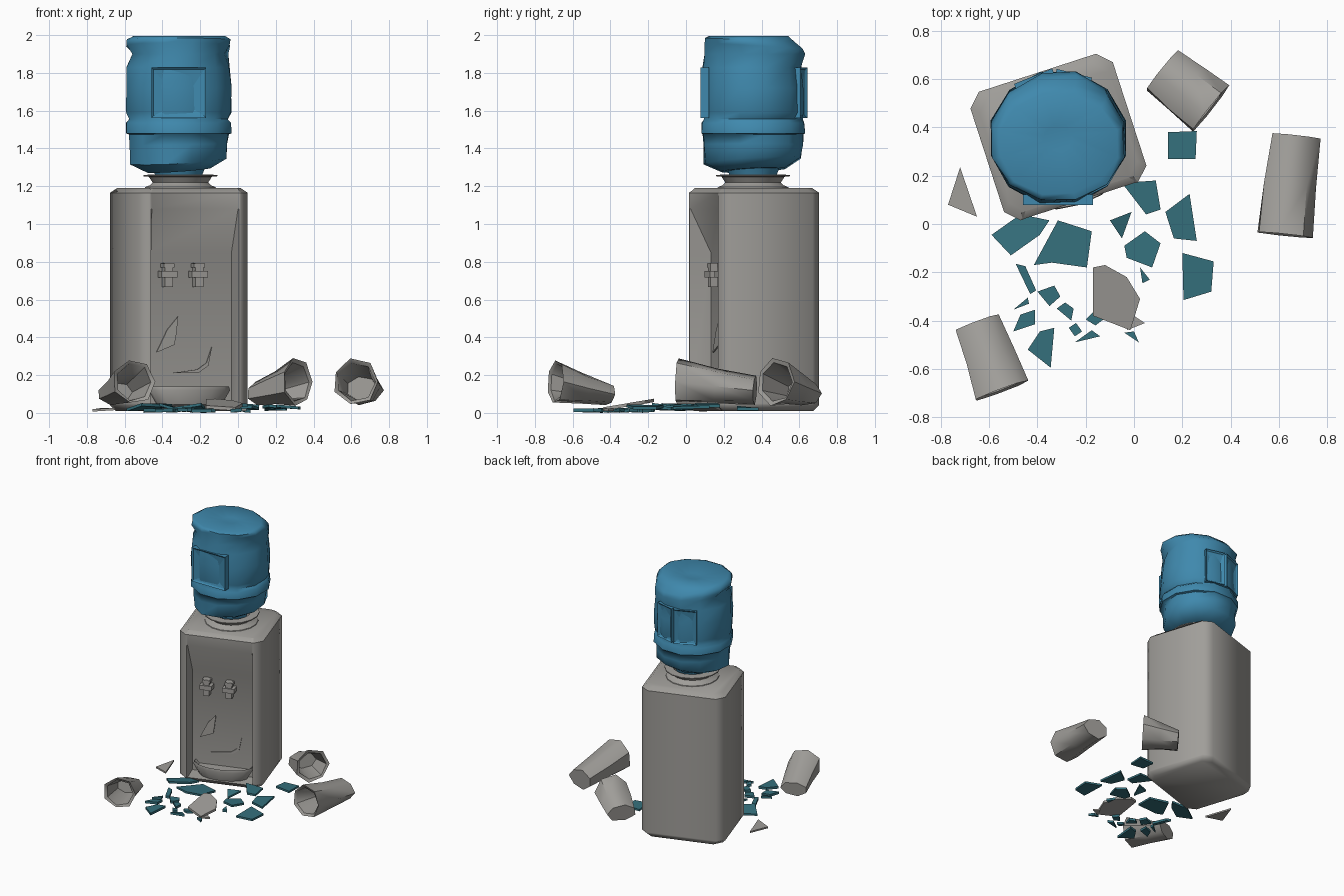
import bpy, bmesh, math, random
from mathutils import Vector, Matrix

if "Cube" in bpy.data.objects:
    bpy.data.objects.remove(bpy.data.objects["Cube"])

random.seed(4)


def material(name, col):
    m = bpy.data.materials.new(name)
    m.diffuse_color = (*col, 1)
    m.use_nodes = True
    m.node_tree.nodes["Principled BSDF"].inputs["Base Color"].default_value = m.diffuse_color
    return m


GREY = material("dusty grey plastic", (0.35, 0.34, 0.32))
BLUE = material("bottle blue", (0.05, 0.25, 0.42))
TEAL = material("shard teal", (0.035, 0.16, 0.20))

# local frame of the cooler, turned on the floor
COOLER = Matrix.Translation((-0.313, 0.36, 0)) @ Matrix.Rotation(math.radians(18), 4, 'Z')
I = Matrix.Identity(4)


def finish(name, bm, mat, matrix=I, smooth=None):
    bmesh.ops.recalc_face_normals(bm, faces=bm.faces)
    bm.transform(matrix)
    me = bpy.data.meshes.new(name)
    bm.to_mesh(me)
    bm.free()
    me.materials.append(mat)
    ob = bpy.data.objects.new(name, me)
    bpy.context.collection.objects.link(ob)
    if smooth:
        bpy.ops.object.select_all(action='DESELECT')
        ob.select_set(True)
        bpy.context.view_layer.objects.active = ob
        bpy.ops.object.shade_smooth_by_angle(angle=math.radians(smooth))
    return ob


def loft(name, rings, mat, matrix=I, smooth=45):
    """Skin a stack of equal-length rings and cap both ends."""
    bm = bmesh.new()
    vs = [[bm.verts.new(p) for p in r] for r in rings]
    n = len(vs[0])
    for a, b in zip(vs, vs[1:]):
        for i in range(n):
            j = (i + 1) % n
            bm.faces.new((a[i], a[j], b[j], b[i]))
    bm.faces.new(vs[0])
    bm.faces.new(vs[-1])
    return finish(name, bm, mat, matrix, smooth)


def circle(z, rx, ry=None, n=12, c=(0, 0), jit=0.0, tilt=(0, 0)):
    ry = ry or rx
    out = []
    for i in range(n):
        a = math.tau * (i + 0.5) / n
        k = 1 + random.uniform(-jit, jit)
        x, y = rx * k * math.cos(a), ry * k * math.sin(a)
        out.append((c[0] + x, c[1] + y, z + tilt[0] * x + tilt[1] * y))
    return out


def box(name, loc, size, mat, matrix=I):
    bm = bmesh.new()
    bmesh.ops.create_cube(bm, size=1, matrix=Matrix.Translation(loc) @ Matrix.Diagonal((*size, 1)))
    return finish(name, bm, mat, matrix)


def prism(name, pts, z0, thick, mat, matrix=I, warp=0.0):
    """Flat polygon with thickness; warp lifts the corners unevenly."""
    lift = [z0 + random.uniform(0, warp) for _ in pts]
    rings = [[(x, y, h + d) for (x, y), h in zip(pts, lift)] for d in (0, thick)]
    return loft(name, rings, mat, matrix, None)


# cabinet: chamfered box whose front outline steps back into the dispenser niche
def cabinet_ring(z, inset, niche):
    a, b, c = 0.31 - inset, 0.28 - inset, 0.055
    return [(x, y, z) for x, y in (
        (-a, b - c), (-a, -b + c), (-a + c, -b), (-0.245, -b), (-0.24, niche),
        (0.24, niche), (0.245, -b), (a - c, -b), (a, -b + c), (a, b - c),
        (a - c, b), (-a + c, b))]


loft("cabinet", [cabinet_ring(*r) for r in (
    (0.01, 0.025, -0.25), (0.04, 0.0, -0.276), (0.05, 0.0, -0.16), (0.845, 0.0, -0.16),
    (1.08, 0.0, -0.275), (1.165, 0.0, -0.278), (1.19, 0.03, -0.25))], GREY, COOLER, 50)

# drip tray
loft("drip_tray", [circle(z, 0.225 * s, 0.12 * s, 14, (0, -0.175)) for z, s in (
    (0.045, 0.8), (0.12, 1), (0.14, 0.97), (0.11, 0.85))], GREY, COOLER)

# taps
for side, u in (("left", -0.123), ("right", 0.046)):
    box(side + "_tap_body", (u, -0.18, 0.73), (0.045, 0.06, 0.125), GREY, COOLER)
    box(side + "_tap_bar", (u, -0.19, 0.733), (0.09, 0.06, 0.035), GREY, COOLER)
    box(side + "_tap_cap", (u, -0.182, 0.78), (0.06, 0.06, 0.02), GREY, COOLER)

# broken bits on the niche panel
PANEL = COOLER @ Matrix.Translation((0, -0.16, 0)) @ Matrix.Rotation(math.pi / 2, 4, 'X')
prism("panel_splinter", [(-0.18, 0.32), (-0.08, 0.36), (-0.07, 0.42), (-0.06, 0.51), (-0.12, 0.44)],
      0, 0.008, GREY, PANEL, 0.012)
prism("panel_crack", [(-0.10, 0.21), (0.06, 0.215), (0.11, 0.25), (0.13, 0.35), (0.10, 0.265), (0.05, 0.23)],
      0, 0.008, GREY, PANEL)

# collar that holds the bottle
loft("collar", [circle(z, r, n=16) for z, r in (
    (1.18, 0.195), (1.195, 0.19), (1.205, 0.165), (1.22, 0.15), (1.25, 0.17),
    (1.253, 0.20), (1.26, 0.20), (1.262, 0.14), (1.23, 0.12))], GREY,
    Matrix.Translation((-0.305, 0.355, 0)))

# crumpled bottle, its crown sloping off to the back
BOTTLE = Matrix.Translation((-0.314, 0.355, 0))
loft("bottle", [circle(z, r, ry, c=(0, cy), jit=j, tilt=t) for z, r, ry, cy, j, t in (
    (1.285, 0.17, 0.17, 0, 0.03, (0.07, 0.05)), (1.335, 0.262, 0.265, 0, 0.03, (0.06, 0.06)),
    (1.42, 0.268, 0.268, 0, 0.03, (0.02, 0)), (1.475, 0.272, 0.272, 0, 0.02, (0, 0)),
    (1.48, 0.288, 0.285, 0, 0.01, (0, 0)), (1.535, 0.288, 0.28, 0, 0.01, (0, 0)),
    (1.555, 0.268, 0.268, 0, 0.02, (0, 0)), (1.59, 0.285, 0.275, 0, 0.02, (0, 0)),
    (1.72, 0.285, 0.272, 0, 0.03, (0, 0)), (1.83, 0.283, 0.27, 0, 0.03, (0, 0)),
    (1.90, 0.26, 0.265, 0.01, 0.05, (0, 0)), (1.945, 0.285, 0.265, 0, 0.025, (0, -0.06)),
    (1.975, 0.28, 0.245, -0.015, 0.02, (0, -0.04)), (1.995, 0.25, 0.215, -0.025, 0.03, (0, 0)),
    (1.975, 0.06, 0.05, 0, 0, (0, 0)))], BLUE, BOTTLE, 60)
loft("bottle_neck", [circle(z, r) for z, r in ((1.2, 0.11), (1.25, 0.125), (1.31, 0.15))], BLUE, BOTTLE)

# dented grip panels round the bottle
for i, (azimuth, w) in enumerate(((270, 0.29), (112, 0.17), (76, 0.15))):
    bm = bmesh.new()
    bmesh.ops.create_cube(bm, size=1, matrix=Matrix.Translation((0.255, 0, 1.695)) @
                          Matrix.Diagonal((0.044, w, 0.265, 1)))
    bm.normal_update()
    face = max(bm.faces, key=lambda f: f.calc_center_median().x)
    bmesh.ops.inset_individual(bm, faces=[face], thickness=0.015, depth=-0.01)
    dent = bmesh.ops.poke(bm, faces=[face])["verts"][0]
    dent.co += Vector((-0.02, 0.02, -0.05))
    finish("grip_panel_%d" % (i + 1), bm, BLUE, BOTTLE @ Matrix.Rotation(math.radians(azimuth), 4, 'Z'))


# crumpled cups lying on the floor, open at the wide end, base end squashed flat
def cup(name, mouth, base, r_mouth, r_base, squash):
    mouth, base = Vector(mouth), Vector(base)
    axis = base - mouth
    L = axis.length
    m = Matrix.Translation(mouth) @ axis.to_track_quat('Z', 'Y').to_matrix().to_4x4()
    rings = []
    for t, r, j in ((0.8, r_base * 0.8, 0), (0.03, r_mouth * 0.85, 0.03), (0, r_mouth, 0.05),
                    (0.5, (r_mouth + r_base) / 2, 0.05), (1, r_base, 0.06)):
        ring = [m @ Vector(p) for p in circle(L * t, r, n=7, jit=j)]
        for p in ring:
            p.z = 0.04 + (p.z - 0.04) * (1 - squash * t)
        rings.append(ring)
    loft(name, rings, GREY, I, 50)


cup("cup_back", (0.315, 0.475, 0.165), (0.115, 0.635, 0.15), 0.125, 0.11, 0.42)
cup("cup_right", (0.622, -0.045, 0.165), (0.665, 0.365, 0.15), 0.122, 0.105, 0.28)
cup("cup_left", (-0.55, -0.69, 0.165), (-0.655, -0.41, 0.145), 0.118, 0.10, 0.45)

# flattened cup and grey chips
flat = [(-0.17, -0.18), (-0.12, -0.17), (-0.03, -0.22), (0.025, -0.31), (-0.015, -0.44), (-0.17, -0.38)]
loft("flat_cup", [[(x, y, 0.075 + 0.17 * (y + 0.17) + d) for x, y in flat] for d in (-0.018, 0)], GREY, I, None)
prism("chip_left", [(-0.77, 0.08), (-0.72, 0.235), (-0.65, 0.03)], 0.005, 0.012, GREY, I, 0.01)
prism("chip_front", [(0.0, -0.38), (0.045, -0.41), (-0.03, -0.44)], 0.01, 0.012, GREY)

# bottle shards scattered in front
big = [
    [(-.05, .17), (.09, .18), (.11, .06), (.05, .04)],
    [(.14, .38), (.26, .385), (.255, .27), (.14, .27)],
    [(.13, .05), (.23, .125), (.26, -.07), (.165, -.06)],
    [(-.10, .015), (-.01, .05), (-.05, -.06)],
    [(-.04, -.09), (.045, -.03), (.11, -.08), (.075, -.18), (-.03, -.14)],
    [(.2, -.12), (.33, -.155), (.32, -.28), (.205, -.315)],
    [(-.415, -.17), (-.315, .015), (-.175, -.03), (-.195, -.18), (-.34, -.16)],
    [(-.59, -.045), (-.47, .04), (-.35, .015), (-.39, -.045), (-.51, -.13)]]
small = [
    [(.025, -.18), (.065, -.23), (.035, -.245)],
    [(-.49, -.165), (-.45, -.175), (-.405, -.275), (-.43, -.29)],
    [(-.40, -.28), (-.33, -.255), (-.305, -.30), (-.35, -.34)],
    [(-.5, -.355), (-.44, -.305), (-.435, -.33)],
    [(-.5, -.445), (-.47, -.375), (-.41, -.355), (-.41, -.415)],
    [(-.32, -.35), (-.285, -.325), (-.25, -.35), (-.26, -.40)],
    [(-.44, -.52), (-.39, -.445), (-.33, -.43), (-.345, -.595)],
    [(-.27, -.43), (-.24, -.41), (-.215, -.445), (-.245, -.465)],
    [(-.245, -.49), (-.175, -.44), (-.14, -.465)],
    [(-.2, -.395), (-.155, -.35), (-.12, -.39), (-.16, -.42)],
    [(-.04, -.45), (0, -.445), (.02, -.49)]]
for i, pts in enumerate(big):
    prism("large_shard_%d" % (i + 1), pts, 0.008, 0.015, TEAL, I, 0.03)
for i, pts in enumerate(small):
    prism("small_shard_%d" % (i + 1), pts, 0.0, 0.018, TEAL, I, 0.01)
